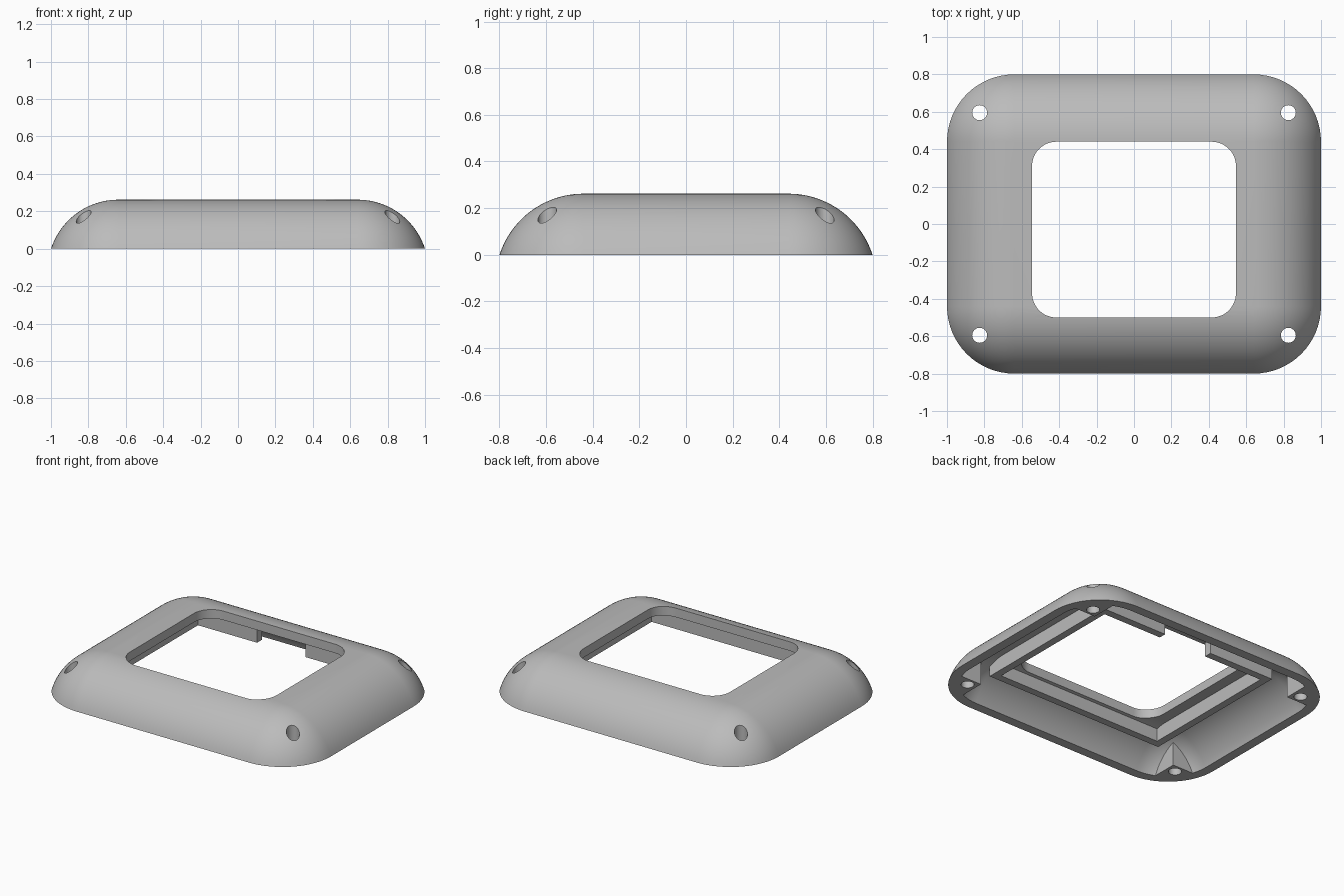
import bpy, bmesh
from math import sin, cos, asin, pi, radians

cube = bpy.data.objects.get("Cube")
if cube:
    bpy.data.objects.remove(cube, do_unlink=True)

grey = bpy.data.materials.new("light_grey")
grey.use_nodes = True
colour = (0.5, 0.5, 0.5, 1)
grey.diffuse_color = colour
grey.node_tree.nodes["Principled BSDF"].inputs["Base Color"].default_value = colour

CORNER_X, CORNER_Y = 0.64, 0.44   # centres of the rounded corners
ARC_Z, ARC_R, WALL = -0.116, 0.378, 0.06


def rounded_ring(hx, hy, r, steps, cy=0):
    """Outline of a rounded rectangle whose corner centres are at hx, hy."""
    ring = []
    for q, (sx, sy) in enumerate([(1, 1), (-1, 1), (-1, -1), (1, -1)]):
        for i in range(steps + 1):
            a = (q + i / steps) * pi / 2
            ring.append((sx * hx + r * cos(a), cy + sy * hy + r * sin(a)))
    return ring


def loft(name, layers):
    """Solid through a list of (outline, height) layers."""
    bm = bmesh.new()
    rings = [[bm.verts.new((x, y, z)) for x, y in ring] for ring, z in layers]
    n = len(rings[0])
    for low, high in zip(rings, rings[1:]):
        for i in range(n):
            j = (i + 1) % n
            bm.faces.new((low[i], low[j], high[j], high[i]))
    bm.faces.new(rings[0][::-1])
    bm.faces.new(rings[-1])
    bmesh.ops.remove_doubles(bm, verts=bm.verts, dist=1e-5)
    bmesh.ops.recalc_face_normals(bm, faces=bm.faces)
    mesh = bpy.data.meshes.new(name)
    bm.to_mesh(mesh)
    bm.free()
    ob = bpy.data.objects.new(name, mesh)
    bpy.context.collection.objects.link(ob)
    ob.data.materials.append(grey)
    return ob


def dome(name, radius, base_z):
    """Rounded rectangle with a circular edge profile and a flat top."""
    start, steps, layers = asin((base_z - ARC_Z) / radius), 20, []
    for i in range(steps + 1):
        a = start + (pi / 2 - start) * i / steps
        ring = rounded_ring(CORNER_X, CORNER_Y, radius * cos(a), 16)
        layers.append((ring, ARC_Z + radius * sin(a)))
    return loft(name, layers)


def box(name, x0, x1, y0, y1, z0, z1):
    ring = [(x0, y0), (x1, y0), (x1, y1), (x0, y1)]
    return loft(name, [(ring, z0), (ring, z1)])


def cut(ob, cutter):
    """Subtract the cutter and discard it."""
    mod = ob.modifiers.new("cut", "BOOLEAN")
    mod.operation, mod.solver, mod.object = "DIFFERENCE", "EXACT", cutter
    bpy.context.view_layer.objects.active = ob
    bpy.ops.object.modifier_apply(modifier=mod.name)
    bpy.data.objects.remove(cutter, do_unlink=True)


# Hollow inside, leaving square posts in the corners
signs = [(sx, sy) for sx in (-1, 1) for sy in (-1, 1)]
cavity = dome("cavity", ARC_R - WALL, -0.05)
for sx, sy in signs:
    xs = sorted((sx * 0.765, sx * 1.2))
    ys = sorted((sy * 0.54, sy * 1.2))
    cut(cavity, box("post", *xs, *ys, -0.2, 0.4))

# Domed cover with its window and screw holes
cover = dome("cover_shell", ARC_R, 0)
cut(cover, cavity)
window = rounded_ring(0.415, 0.34, 0.13, 12, -0.03)
cut(cover, loft("window", [(window, -0.2), (window, 0.5)]))
for sx, sy in signs:
    hole = [(x + sx * 0.825, y + sy * 0.595) for x, y in rounded_ring(0, 0, 0.04, 8)]
    cut(cover, loft("screw_hole", [(hole, -0.2), (hole, 0.5)]))

# Locating rim under the window, open in the middle of the back
rim = box("inner_rim", -0.67, 0.67, -0.57, 0.51, 0.105, 0.21)
cut(rim, box("rim_inside", -0.62, 0.62, -0.52, 0.46, 0, 0.203))
cut(rim, box("rim_top", -0.56, 0.56, -0.52, 0.46, 0.15, 0.3))
cut(rim, box("rim_gap", -0.18, 0.18, 0.4, 0.6, 0, 0.3))

for ob in (cover, rim):
    bpy.ops.object.select_all(action="DESELECT")
    ob.select_set(True)
    bpy.context.view_layer.objects.active = ob
    bpy.ops.object.shade_smooth_by_angle(angle=radians(30))
